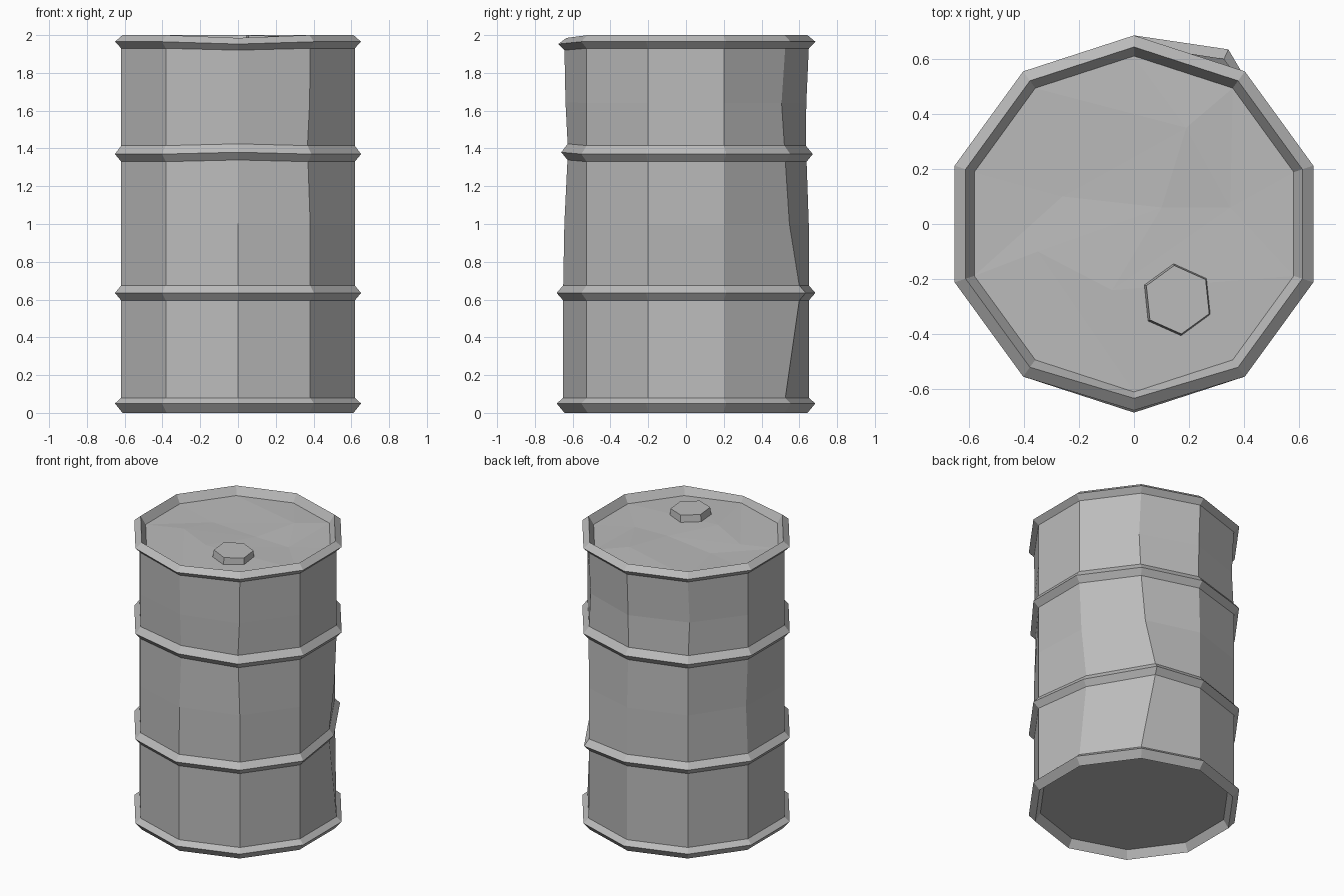
import bpy, bmesh, math
from mathutils import Vector, Matrix

cube = bpy.data.objects.get("Cube")
if cube:
    bpy.data.objects.remove(cube, do_unlink=True)

SIDES = 10
BODY, RIM, LIP, LID = 0.65, 0.685, 0.643, 0.61

steel = bpy.data.materials.new("Grey steel")
steel.use_nodes = True
grey = (0.5, 0.5, 0.5, 1)
steel.diffuse_color = grey
steel.node_tree.nodes["Principled BSDF"].inputs["Base Color"].default_value = grey


def finish(bm, name):
    bmesh.ops.recalc_face_normals(bm, faces=bm.faces)
    mesh = bpy.data.meshes.new(name)
    bm.to_mesh(mesh)
    bm.free()
    mesh.materials.append(steel)
    obj = bpy.data.objects.new(name, mesh)
    bpy.context.collection.objects.link(obj)
    return obj


# Dents: corner number (counted from +y), height, reach in z, push vector
DENTS = [
    (8, 0.635, 0.5, (-0.06, 0.0, 0)),
    (9, 0.635, 0.5, (-0.06, 0.08, 0)),
    (5, 1.38, 0.5, (0, 0.025, 0.01)),
    (5, 2.0, 0.2, (0, 0.01, -0.015)),
    (6, 1.4, 0.3, (-0.015, 0, 0)),
    (0, 1.5, 0.4, (0, -0.02, 0)),
    (1, 1.64, 0.3, (0, -0.02, 0)),
    (9, 1.64, 0.3, (0, -0.02, 0)),
    (2, 1.0, 0.35, (0.015, 0, 0)),
]


def corner(i, radius, z):
    a = math.pi / 2 + math.tau * i / SIDES
    p = Vector((radius * math.cos(a), radius * math.sin(a), z))
    for n, height, reach, push in DENTS:
        if n == i and radius > LID:
            p += Vector(push) * max(0, 1 - abs(z - height) / reach)
    return p


# Barrel shell: one profile lofted around ten sides
profile = [(LID, 0.055), (LIP, 0.0), (RIM, 0.05), (BODY, 0.08),
           (BODY, 0.595), (RIM, 0.635), (BODY, 0.675), (BODY, 1.0),
           (BODY, 1.33), (RIM, 1.37), (BODY, 1.415), (BODY, 1.64),
           (BODY, 1.93), (RIM, 1.965), (LIP, 2.0), (LID, 1.945)]
bm = bmesh.new()
rings = [[bm.verts.new(corner(i, r, z)) for i in range(SIDES)] for r, z in profile]
for low, high in zip(rings, rings[1:]):
    for i in range(SIDES):
        j = (i + 1) % SIDES
        bm.faces.new((low[i], low[j], high[j], high[i]))

# Recessed base
bm.faces.new(rings[0])

# Slightly buckled lid
edge = rings[-1]
middle = bm.verts.new((0.10, 0.06, 1.945))
bumps = [(0.19, 0.35, 1.955), (-0.26, 0.10, 1.935), (-0.35, -0.1, 1.945),
         (-0.08, -0.24, 1.955), (0.35, 0.06, 1.94)]
inner = [bm.verts.new(p) for p in bumps]
for k in range(5):
    a, b, c = (edge[(2 * k + d - 1) % SIDES] for d in range(3))
    here, after = inner[k], inner[(k + 1) % 5]
    bm.faces.new((a, b, here))
    bm.faces.new((b, c, here))
    bm.faces.new((here, c, after))
    bm.faces.new((here, after, middle))
finish(bm, "barrel")

# Hexagonal filler cap, sitting at a slight tilt
bm = bmesh.new()
bmesh.ops.create_cone(bm, cap_ends=True, segments=6, radius1=0.133, radius2=0.125, depth=0.06)
turn = Matrix.Rotation(math.radians(6), 4, 'Z')
tilt = Matrix.Rotation(math.radians(2), 4, 'Y')
bm.transform(Matrix.Translation((0.158, -0.275, 1.966)) @ tilt @ turn)
finish(bm, "filler_cap")
